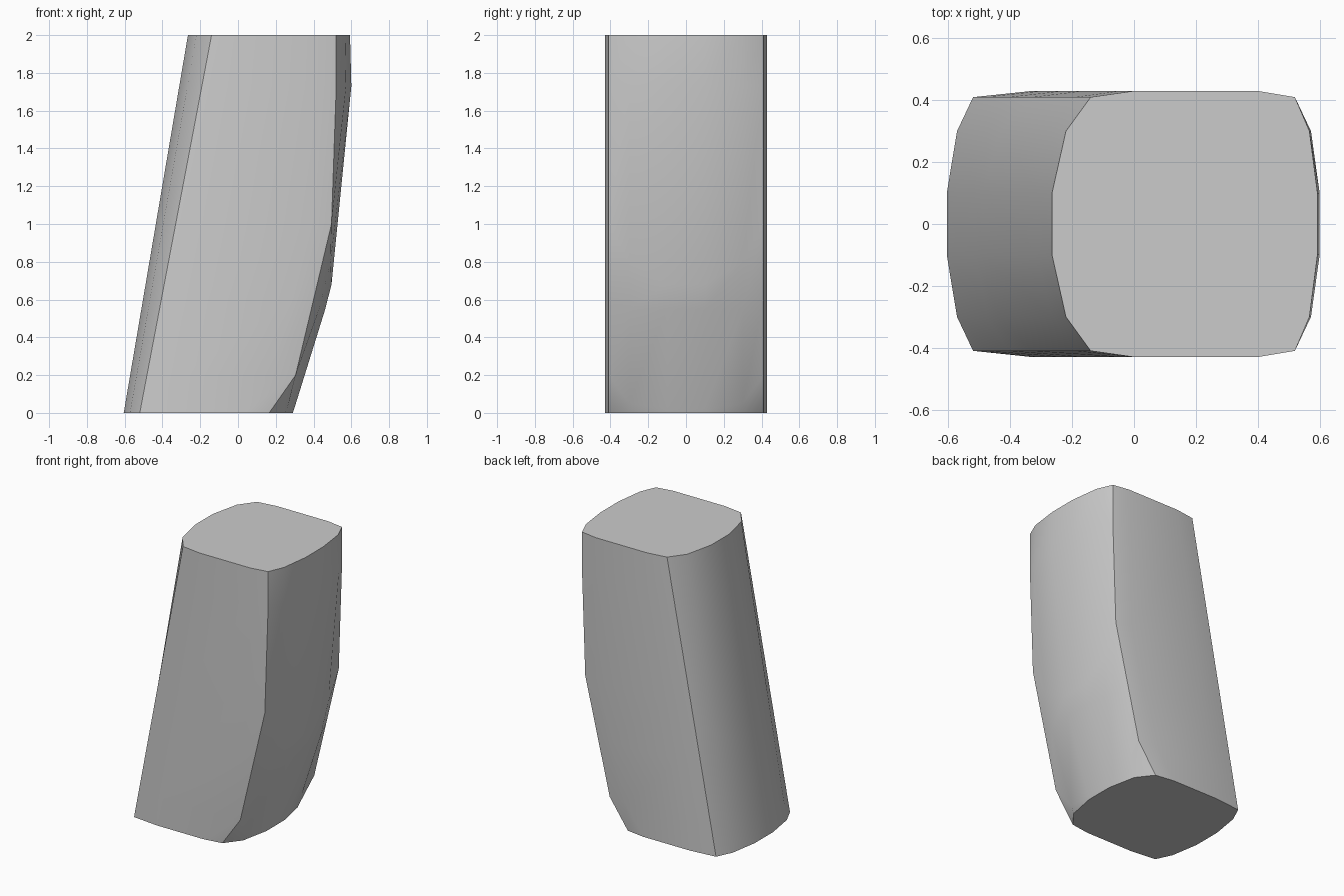
import bpy
import bmesh
import math

cube = bpy.data.objects.get("Cube")
if cube:
    bpy.data.objects.remove(cube, do_unlink=True)

# One flat grey for the whole piece
grey = bpy.data.materials.new("light_grey")
grey.use_nodes = True
colour = (0.6, 0.6, 0.6, 1)
grey.diffuse_color = colour
grey.node_tree.nodes["Principled BSDF"].inputs["Base Color"].default_value = colour

# Bowed right side: for each half-depth y, the (x, z) path from foot to top
bowed = {
    0.10: [(0.29, 0), (0.297, 0.02), (0.462, 0.55), (0.495, 0.68), (0.60, 1.73), (0.593, 2)],
    0.30: [(0.25, 0), (0.268, 0.05), (0.43, 0.55), (0.49, 0.8), (0.572, 1.73), (0.567, 2)],
    0.41: [(0.165, 0), (0.305, 0.2), (0.40, 0.6), (0.495, 1.0), (0.52, 1.73), (0.52, 2)],
    0.43: [(0.03, 0), (0.17, 0.2), (0.29, 0.6), (0.385, 1.0), (0.40, 1.73), (0.40, 2)],
}
# Straight leaning left side: x at the foot and at the top
leaning = {0.43: (-0.33, 0.0), 0.41: (-0.52, -0.14),
           0.30: (-0.572, -0.22), 0.10: (-0.605, -0.265)}


def section(level):
    """Half outline from the right side to the left, then mirrored in y."""
    half = [(path[level][0], y, path[level][1]) for y, path in bowed.items()]
    for y, (foot, top) in leaning.items():
        z = bowed[y][level][1]
        half.append((foot + (top - foot) * z / 2, y, z))
    return half + [(x, -y, z) for x, y, z in reversed(half)]


# Loft the sections into a closed solid
bm = bmesh.new()
rings = [[bm.verts.new(p) for p in section(i)] for i in range(6)]
count = len(rings[0])
for low, high in zip(rings, rings[1:]):
    for i in range(count):
        j = (i + 1) % count
        bm.faces.new((low[i], low[j], high[j], high[i]))
bm.faces.new(rings[0][::-1])
bm.faces.new(rings[-1])
bmesh.ops.recalc_face_normals(bm, faces=bm.faces)

mesh = bpy.data.meshes.new("curved_block")
bm.to_mesh(mesh)
bm.free()
mesh.materials.append(grey)
block = bpy.data.objects.new("curved_block", mesh)
bpy.context.collection.objects.link(block)

# Smooth sides with crisp corners and caps
bpy.ops.object.select_all(action="DESELECT")
block.select_set(True)
bpy.context.view_layer.objects.active = block
bpy.ops.object.shade_smooth_by_angle(angle=math.radians(35))
